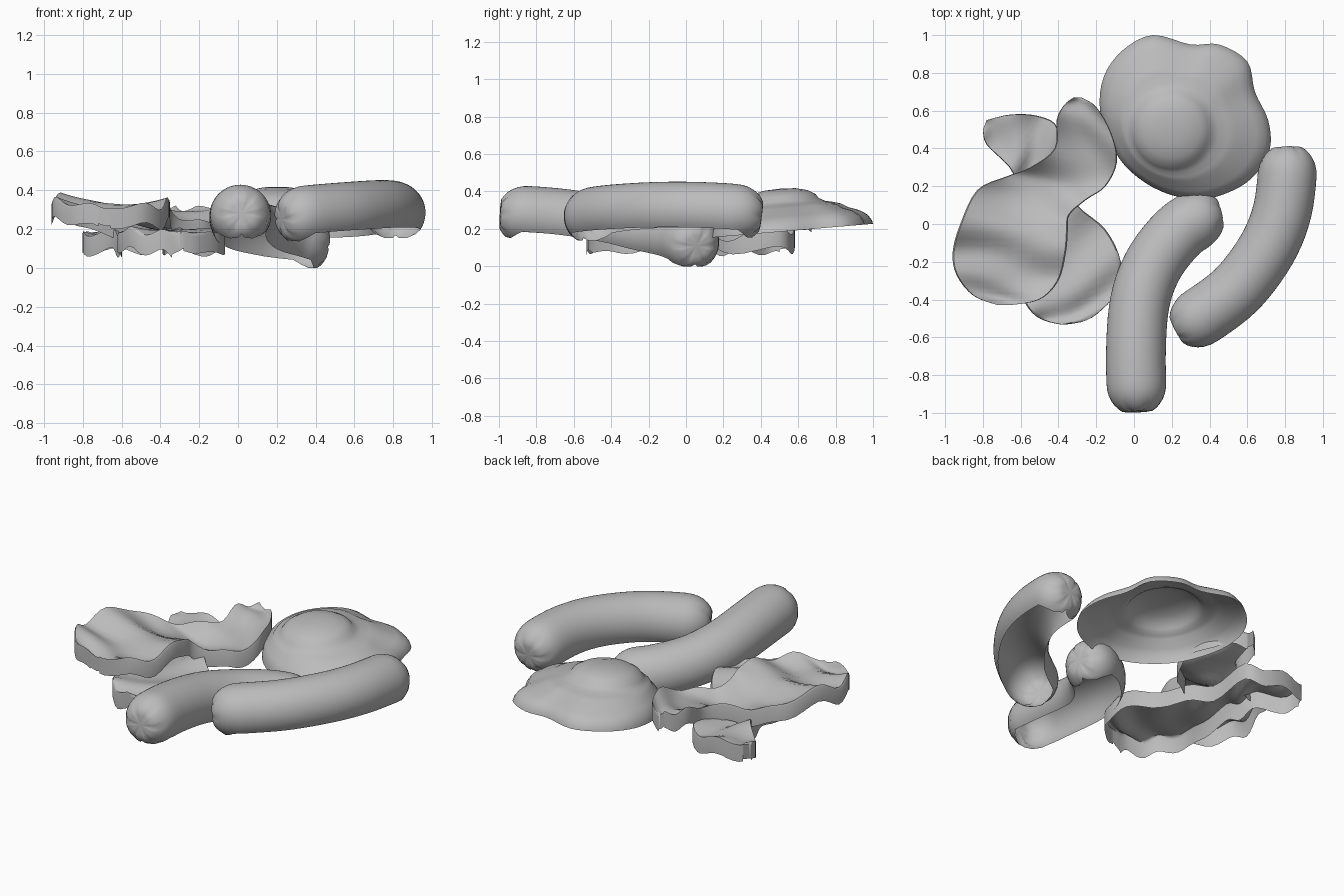
import bpy, bmesh, math
from mathutils import Vector

cube = bpy.data.objects.get("Cube")
if cube:
    bpy.data.objects.remove(cube, do_unlink=True)

grey = bpy.data.materials.new("plain grey")
grey.use_nodes = True
colour = (0.5, 0.5, 0.5, 1)
grey.diffuse_color = colour
grey.node_tree.nodes["Principled BSDF"].inputs["Base Color"].default_value = colour


def spline(points, steps, closed=False):
    """Catmull-Rom curve through tuples of any length."""
    count = len(points)
    spans = count if closed else count - 1
    pick = (lambda i: points[i % count]) if closed else (lambda i: points[max(0, min(i, count - 1))])
    curve = []
    for i in range(spans):
        a, b, c, d = (pick(i + k) for k in (-1, 0, 1, 2))
        for s in range(steps):
            t = s / steps
            curve.append([0.5 * (2 * q + (r - p) * t + (2 * p - 5 * q + 4 * r - w) * t * t
                                 + (3 * q - p - 3 * r + w) * t ** 3)
                          for p, q, r, w in zip(a, b, c, d)])
    if not closed:
        curve.append(list(points[-1]))
    return curve


def sheet(rows, wrap=False):
    """Quad sheet joining rows of equal length."""
    bm = bmesh.new()
    grid = [[bm.verts.new(p) for p in row] for row in rows]
    for low, high in zip(grid, grid[1:]):
        size = len(low)
        for i in range(size if wrap else size - 1):
            j = (i + 1) % size
            bm.faces.new((low[i], low[j], high[j], high[i]))
    return bm


def finish(bm, name):
    bmesh.ops.remove_doubles(bm, verts=bm.verts, dist=0.0005)
    bmesh.ops.recalc_face_normals(bm, faces=bm.faces)
    bm.normal_update()
    if sum(f.normal.z * f.calc_area() for f in bm.faces) < 0:
        bmesh.ops.reverse_faces(bm, faces=bm.faces)
    mesh = bpy.data.meshes.new(name)
    bm.to_mesh(mesh)
    bm.free()
    mesh.materials.append(grey)
    obj = bpy.data.objects.new(name, mesh)
    bpy.context.collection.objects.link(obj)
    bpy.ops.object.select_all(action="DESELECT")
    obj.select_set(True)
    bpy.context.view_layer.objects.active = obj
    bpy.ops.object.shade_smooth_by_angle(angle=math.radians(65))


def sausage(name, axis, radius, cap=0.17):
    """Curved sausage, open underneath, with puckered closed ends."""
    path = [Vector(p) for p in spline(axis, 12)]
    marks = [0]
    for a, b in zip(path, path[1:]):
        marks.append(marks[-1] + (b - a).length)
    total = marks[-1]
    ends = [cap * (k / 9) ** 2 for k in range(10)]
    body = [cap + (total - 2 * cap) * k / 20 for k in range(1, 20)]
    stops = ends + body + [total - d for d in reversed(ends)]
    rows = []
    for s in stops:
        i = next((k for k in range(len(marks) - 2) if marks[k + 1] >= s), len(marks) - 2)
        f = (s - marks[i]) / (marks[i + 1] - marks[i])
        centre = path[i].lerp(path[i + 1], f)
        tangent = (path[i + 1] - path[i]).normalized()
        side = tangent.cross(Vector((0, 0, 1))).normalized()
        up = side.cross(tangent)
        near = max(0, 1 - min(s, total - s) / cap)
        r = radius * max(0, 1 - near ** 2.2) ** (1 / 2.2)
        below = math.radians(34 + 56 * min(1, max(0, near - 0.3) / 0.45))
        inward = tangent if s < total / 2 else -tangent
        row = []
        for k in range(37):
            angle = -below + (math.pi + 2 * below) * k / 36
            crease = max(0, math.cos(6 * angle)) ** 6 * near ** 4 * (1 - near) * 0.12
            p = centre + (side * math.cos(angle) + up * math.sin(angle)) * r
            p += inward * (crease + 0.015 * max(0, near - 0.9) / 0.1)
            p.z = max(p.z, 0)
            row.append(p)
        rows.append(row)
    finish(sheet(rows), name)


def rasher(name, edges, skirt, dip):
    """Wavy strip between two edges, with a thin rounded rim hanging down."""
    rows = []
    for n, (ax, ay, az, bx, by, bz) in enumerate(spline(edges, 4)):
        a, b = Vector((ax, ay, az)), Vector((bx, by, bz))
        width = min(1, (b - a).length / 0.35)
        ripple = 0.012 * math.sin(n * 0.9)
        row = []
        for k in range(15):
            u = 0.5 - 0.5 * math.cos(math.pi * k / 14)
            p = a.lerp(b, u)
            p.z += width * 4 * u * (1 - u) * (0.012 * math.sin(n * 0.8 + 5 * u) - dip)
            p.z += ripple * (1 - 2 * u) - (0.015 if k in (0, 14) else 0)
            row.append(p)
        rows.append(row)
    bm = sheet(rows)
    bmesh.ops.remove_doubles(bm, verts=bm.verts, dist=0.0005)
    rim = [e for e in bm.edges if e.is_boundary]
    made = bmesh.ops.extrude_edge_only(bm, edges=rim)["geom"]
    for v in made:
        if isinstance(v, bmesh.types.BMVert):
            v.co.z -= skirt
    finish(bm, name)


# Sausages
sausage("front_sausage", [
    (0.02, -1.01, 0.28), (0.01, -0.7, 0.26), (0.03, -0.42, 0.22), (0.1, -0.22, 0.18),
    (0.22, -0.06, 0.15), (0.33, 0.02, 0.13), (0.47, 0.06, 0.105)], 0.158)
sausage("left_sausage", [
    (0.21, -0.57, 0.25), (0.37, -0.48, 0.27), (0.55, -0.34, 0.285), (0.7, -0.14, 0.295),
    (0.78, 0.05, 0.295), (0.81, 0.25, 0.285), (0.81, 0.42, 0.265)], 0.156)

# Fried egg: rings from the wavy rim to the yolk
outline = spline([
    (0.1, 1), (0.3, 0.95), (0.45, 0.95), (0.6, 0.86), (0.64, 0.7), (0.71, 0.55), (0.72, 0.4),
    (0.65, 0.27), (0.53, 0.18), (0.35, 0.13), (0.15, 0.17), (-0.02, 0.28), (-0.12, 0.42),
    (-0.18, 0.6), (-0.16, 0.78), (-0.06, 0.92)], 4, closed=True)
yolk = Vector((0.2, 0.5))
rings = []


def egg_ring(points, lift):
    rings.append([(p.x, p.y, 0.142 + 0.085 * p.y + lift) for p in points])


rim = [Vector(p) for p in outline]
circle = [yolk + (p - yolk).normalized() * 0.21 for p in rim]
for f, lift in ((1, 0), (0.98, 0.02), (0.9, 0.052), (0.75, 0.08), (0.55, 0.1), (0.42, 0.123),
                (0.28, 0.135), (0.12, 0.145), (0, 0.162)):
    egg_ring([c.lerp(p, f) for c, p in zip(circle, rim)], lift)
for f, lift in ((0.92, 0.185), (0.72, 0.21), (0.4, 0.226), (0, 0.23)):
    egg_ring([yolk.lerp(c, f) for c in circle], lift)
finish(sheet(rings, wrap=True), "fried_egg")

# Rashers: left edge point, right edge point
rasher("upper_rasher", [
    (-0.72, -0.43, 0.32, -0.66, -0.43, 0.31), (-0.85, -0.38, 0.33, -0.5, -0.4, 0.33),
    (-0.94, -0.27, 0.36, -0.4, -0.3, 0.31), (-0.96, -0.15, 0.34, -0.36, -0.15, 0.35),
    (-0.92, 0, 0.38, -0.35, -0.03, 0.36), (-0.83, 0.18, 0.33, -0.34, 0.05, 0.29),
    (-0.68, 0.25, 0.27, -0.25, 0.13, 0.25), (-0.55, 0.3, 0.28, -0.15, 0.2, 0.24),
    (-0.42, 0.4, 0.28, -0.09, 0.33, 0.28), (-0.41, 0.55, 0.32, -0.12, 0.48, 0.32),
    (-0.37, 0.63, 0.31, -0.2, 0.62, 0.31), (-0.32, 0.67, 0.31, -0.28, 0.67, 0.3)], 0.09, 0.05)
rasher("lower_rasher", [
    (-0.8, 0.5, 0.18, -0.78, 0.55, 0.19), (-0.78, 0.42, 0.17, -0.65, 0.58, 0.2),
    (-0.66, 0.3, 0.2, -0.5, 0.57, 0.18), (-0.62, 0.2, 0.17, -0.4, 0.5, 0.2),
    (-0.6, 0.1, 0.18, -0.38, 0.25, 0.18), (-0.6, -0.1, 0.17, -0.3, 0.1, 0.2),
    (-0.62, -0.3, 0.18, -0.15, -0.03, 0.17), (-0.57, -0.43, 0.21, -0.07, -0.2, 0.2),
    (-0.5, -0.5, 0.18, -0.09, -0.36, 0.17), (-0.4, -0.53, 0.19, -0.2, -0.48, 0.19),
    (-0.34, -0.53, 0.17, -0.28, -0.52, 0.18)], 0.09, 0.01)
